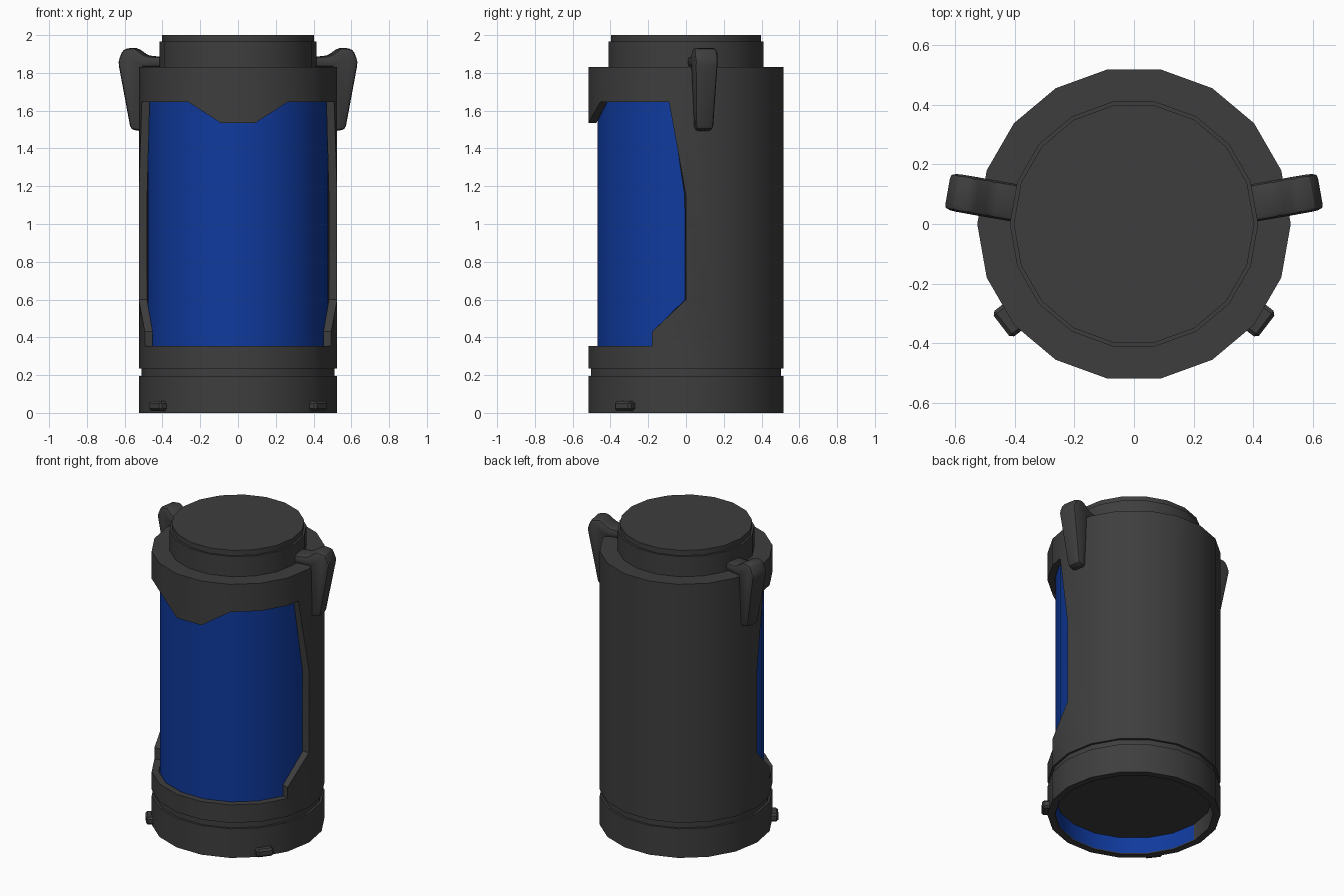
import bpy, bmesh, math
from math import radians, cos, sin
from mathutils import Matrix

if "Cube" in bpy.data.objects:
    bpy.data.objects.remove(bpy.data.objects["Cube"])

SIDES = 18
STEP = 360 / SIDES
R = 0.525        # outer shell radius
INNER = 0.48     # inside of the wall


def material(name, rgb):
    m = bpy.data.materials.new(name)
    m.use_nodes = True
    m.diffuse_color = (*rgb, 1)
    bsdf = m.node_tree.nodes["Principled BSDF"]
    bsdf.inputs["Base Color"].default_value = (*rgb, 1)
    bsdf.inputs["Roughness"].default_value = 0.6
    return m


GREY = material("dark grey", (0.048, 0.048, 0.048))
BLUE = material("deep blue", (0.005, 0.042, 0.34))


def finish(name, bm, mat, setup=None):
    """Turn a bmesh into an object, apply its modifiers and shade it."""
    mesh = bpy.data.meshes.new(name)
    bm.to_mesh(mesh)
    bm.free()
    ob = bpy.data.objects.new(name, mesh)
    bpy.context.collection.objects.link(ob)
    mesh.materials.append(mat)
    bpy.ops.object.select_all(action='DESELECT')
    ob.select_set(True)
    bpy.context.view_layer.objects.active = ob
    if setup:
        setup(ob)
        for m in list(ob.modifiers):
            bpy.ops.object.modifier_apply(modifier=m.name)
    bpy.ops.object.shade_smooth_by_angle(angle=radians(30))
    return ob


def on_ring(angle, z, radius=R):
    """Point on the many-sided ring at an angle in degrees."""
    r = radius * cos(radians(STEP / 2)) / cos(radians(angle % STEP - STEP / 2))
    return (r * cos(radians(angle)), r * sin(radians(angle)), z)


def lathe(name, profile, mat, closed=False):
    """Spin an (r, z) profile; an open profile gets capped at its ends."""
    bm = bmesh.new()
    rings = [[bm.verts.new(on_ring(i * STEP, z, r)) for i in range(SIDES)]
             for r, z in profile]
    pairs = list(zip(rings, rings[1:]))
    if closed:
        pairs.append((rings[-1], rings[0]))
    else:
        bm.faces.new(rings[0])
        bm.faces.new(rings[-1])
    for a, b in pairs:
        for i in range(SIDES):
            j = (i + 1) % SIDES
            bm.faces.new((a[i], a[j], b[j], b[i]))
    bmesh.ops.recalc_face_normals(bm, faces=bm.faces)
    return finish(name, bm, mat)


# Base band with a shallow groove, hollow underneath
lathe("base_band", [(INNER, 0), (R, 0), (R, 0.195), (0.511, 0.195),
                    (0.511, 0.235), (INNER, 0.235)], GREY, closed=True)
lathe("base_plate", [(0.475, 0.11), (0.475, 0.13)], GREY)

# Shoulder, neck and lid
LOW, HIGH = 0.235, 1.75
lathe("shoulder_and_neck", [(INNER, HIGH), (R, HIGH), (R, 1.83), (0.416, 1.83),
                            (0.416, 1.965), (0.403, 1.965), (0.403, 2.0)], GREY)

# Outer shell: one half as flat panels around the window, then mirrored
SILL, HEAD, TIP = 0.355, 1.645, 1.535
bm = bmesh.new()


def panel(*points):
    bm.faces.new([bm.verts.new(on_ring(a, z)) for a, z in points])


panel((0, LOW), (20, LOW), (20, HIGH), (0, HIGH), (0, 1.15), (0, 0.6))
for a in (20, 40, 60, 80):
    b = min(a + 20, 90)
    panel((a, LOW), (b, LOW), (b, HIGH), (a, HIGH))
panel((-20, LOW), (0, LOW), (0, 0.6), (-20, 0.43), (-20, SILL))
panel((-20, HEAD), (-10, HEAD), (0, 1.15), (0, HIGH), (-20, HIGH))
head = {-20: HEAD, -40: HEAD, -60: HEAD, -80: TIP, -90: TIP}
for b, a in zip(head, list(head)[1:]):
    panel((a, LOW), (b, LOW), (b, SILL), (a, SILL))
    panel((a, head[a]), (b, head[b]), (b, HIGH), (a, HIGH))
bmesh.ops.remove_doubles(bm, verts=bm.verts, dist=0.0005)


def shell_modifiers(ob):
    ob.modifiers.new("mirror", 'MIRROR').use_clip = True
    s = ob.modifiers.new("wall", 'SOLIDIFY')
    s.thickness = 0.042
    s.offset = -1
    s.use_even_offset = True


finish("outer_shell", bm, GREY, shell_modifiers)

# Blue half-round liner behind the window
bm = bmesh.new()
for i in range(SIDES // 2):
    a, b = -180 + i * STEP, -160 + i * STEP
    bm.faces.new([bm.verts.new(on_ring(t, z, 0.476))
                  for t, z in ((a, 0.005), (b, 0.005), (b, 1.78), (a, 1.78))])
bmesh.ops.remove_doubles(bm, verts=bm.verts, dist=0.0005)
finish("window_liner", bm, BLUE)


def bevelled(width, segments):
    def setup(ob):
        m = ob.modifiers.new("bevel", 'BEVEL')
        m.width = width
        m.segments = segments
        m.limit_method = 'ANGLE'
        m.angle_limit = radians(25)
    return setup


def slab(name, profile, half_width, angle, side, bevel):
    """Extrude an (r, z) outline sideways, turn it to an angle, pick a side."""
    bm = bmesh.new()
    faces = [[bm.verts.new((r, s * half_width(z), z)) for r, z in profile]
             for s in (-1, 1)]
    bm.faces.new(faces[0])
    bm.faces.new(faces[1])
    for i in range(len(profile)):
        j = (i + 1) % len(profile)
        bm.faces.new((faces[0][i], faces[0][j], faces[1][j], faces[1][i]))
    bm.transform(Matrix.Rotation(radians(angle), 4, 'Z'))
    bm.transform(Matrix.Diagonal((side, 1, 1, 1)))
    bmesh.ops.recalc_face_normals(bm, faces=bm.faces)
    finish(name, bm, GREY, bevel)


# Hooked side clips and small locking lugs on both sides
clip = [(0.39, 1.83), (0.39, 1.885), (0.485, 1.89), (0.55, 1.935), (0.61, 1.925),
        (0.637, 1.86), (0.572, 1.5), (0.505, 1.49), (0.505, 1.83)]
lug = [(0.49, 0.01), (0.56, 0.01), (0.56, 0.062), (0.49, 0.062)]
for label, side in (("left", 1), ("right", -1)):
    slab(label + "_clip", clip, lambda z: 0.047 + 0.016 * min(1, (z - 1.49) / 0.35),
         10, side, bevelled(0.02, 2))
    slab(label + "_lug", lug, lambda z: 0.054, -37.5, side, bevelled(0.012, 1))
